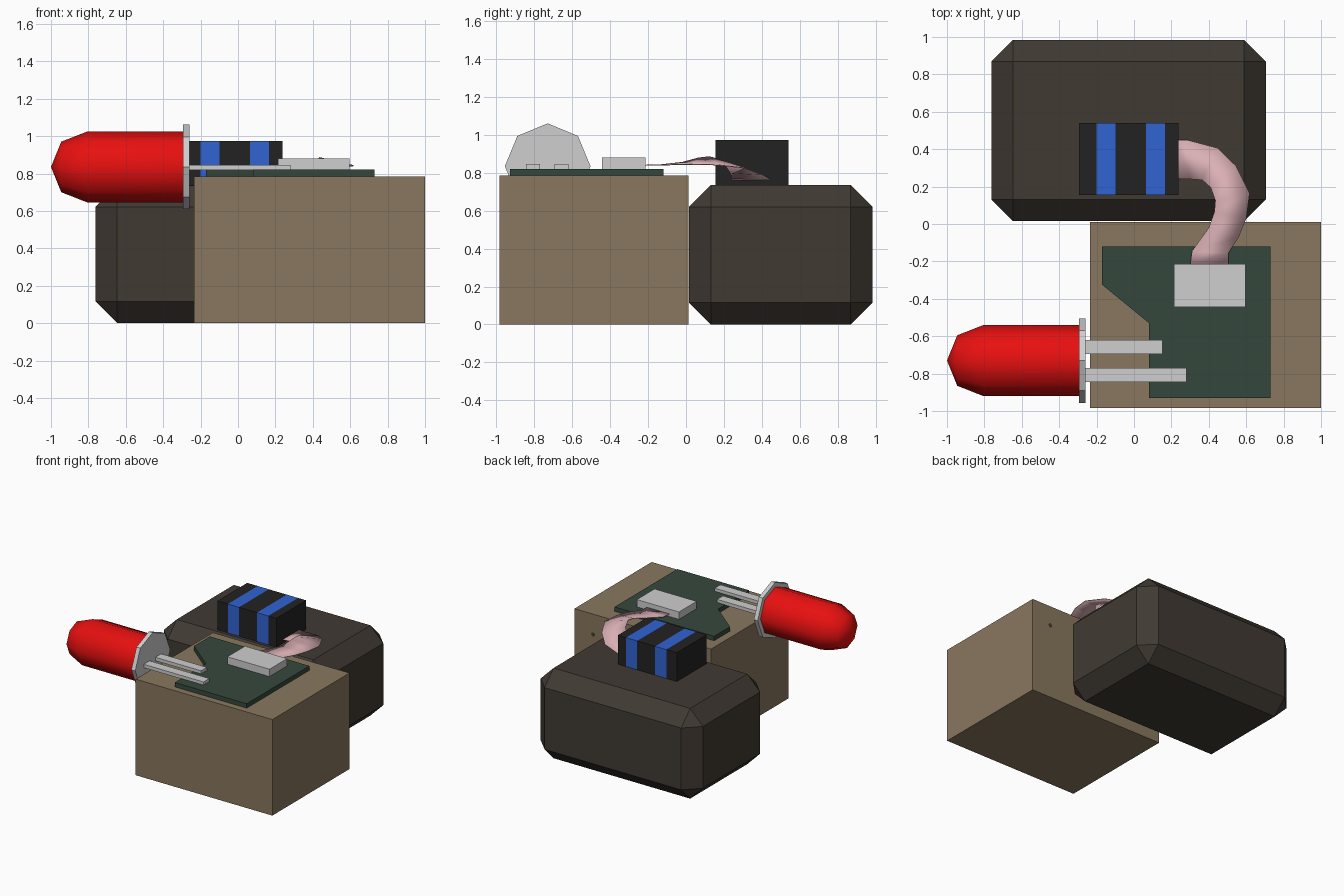
import bpy, bmesh, math
from mathutils import Vector

if "Cube" in bpy.data.objects:
    bpy.data.objects.remove(bpy.data.objects["Cube"])


def material(name, rgb):
    m = bpy.data.materials.new(name)
    m.diffuse_color = (*rgb, 1)
    m.use_nodes = True
    m.node_tree.nodes["Principled BSDF"].inputs["Base Color"].default_value = m.diffuse_color
    return m


TAN = material("tan", (0.25, 0.185, 0.112))
DARK = material("dark brown", (0.052, 0.042, 0.033))
GREEN = material("board green", (0.036, 0.064, 0.045))
GREY = material("light grey", (0.62, 0.62, 0.62))
BLACK = material("black", (0.016, 0.016, 0.016))
BLUE = material("blue", (0.03, 0.125, 0.65))
PINK = material("pink", (0.70, 0.43, 0.46))
RED = material("red", (0.80, 0.005, 0.005))


def finish(name, bm, *mats):
    bmesh.ops.recalc_face_normals(bm, faces=bm.faces)
    me = bpy.data.meshes.new(name)
    bm.to_mesh(me)
    bm.free()
    ob = bpy.data.objects.new(name, me)
    bpy.context.collection.objects.link(ob)
    for m in mats:
        me.materials.append(m)
    return ob


def box_mesh(x, y, z):
    bm = bmesh.new()
    bmesh.ops.create_cube(bm, size=1)
    for v in bm.verts:
        v.co = [(r[0] + r[1]) / 2 + c * (r[1] - r[0]) for c, r in zip(v.co, (x, y, z))]
    return bm


def box(name, x, y, z, mat):
    return finish(name, box_mesh(x, y, z), mat)


def lathe_x(name, profile, cy, cz, sides, mat):
    """Revolve (x, radius) points around a line parallel to x."""
    bm = bmesh.new()
    rings = []
    for x, r in profile:
        if r == 0:
            rings.append([bm.verts.new((x, cy, cz))] * sides)
        else:
            rings.append([bm.verts.new((x, cy + r * math.cos(a), cz + r * math.sin(a)))
                          for a in (2 * math.pi * i / sides for i in range(sides))])
    for a, b in zip(rings, rings[1:]):
        for i in range(sides):
            j = (i + 1) % sides
            bm.faces.new(list(dict.fromkeys((a[i], a[j], b[j], b[i]))))
    for ring in (rings[0], rings[-1]):
        if ring[0] is not ring[1]:
            bm.faces.new(ring)
    return finish(name, bm, mat)


# Two base blocks: plain tan one and chamfered dark one
box("tan_block", (-0.235, 1.0), (-0.985, 0.012), (0, 0.785), TAN)
dark = box("chamfered_block", (-0.762, 0.705), (0.015, 0.985), (0, 0.737), DARK)
bev = dark.modifiers.new("chamfer", 'BEVEL')
bev.width = 0.116
bev.segments = 1

# Small dark hole on the rear of the tan block
bm = bmesh.new()
bmesh.ops.create_circle(bm, cap_ends=True, segments=8, radius=0.018)
for v in bm.verts:
    v.co = Vector((0.83 + v.co.x, 0.014, 0.62 + v.co.y))
finish("rear_hole", bm, DARK)

# Circuit board with a notched corner
outline = [(-0.17, -0.12), (-0.17, -0.325), (0.08, -0.53), (0.08, -0.93),
           (0.73, -0.93), (0.73, -0.12)]
bm = bmesh.new()
face = bm.faces.new([bm.verts.new((x, y, 0.784)) for x, y in outline])
ext = bmesh.ops.extrude_face_region(bm, geom=[face])
for v in ext["geom"]:
    if isinstance(v, bmesh.types.BMVert):
        v.co.z = 0.821
finish("circuit_board", bm, GREEN)
box("board_connector", (0.214, 0.595), (-0.443, -0.215), (0.815, 0.881), GREY)

# Striped plug: black block cut into bands, with two blue ones
bm = box_mesh((-0.295, 0.238), (0.155, 0.54), (0.735, 0.973))
for x in (-0.2, -0.1, 0.063, 0.165):
    bmesh.ops.bisect_plane(bm, geom=bm.verts[:] + bm.edges[:] + bm.faces[:],
                           plane_co=(x, 0, 0), plane_no=(1, 0, 0))
for f in bm.faces:
    x = f.calc_center_median().x
    f.material_index = int(-0.2 < x < -0.1 or 0.063 < x < 0.165)
finish("striped_plug", bm, BLACK, BLUE)

# Lamp: red domed body, octagonal flange and two leads
lamp = lathe_x("lamp_body", [(-0.29, 0.19), (-0.805, 0.19), (-0.945, 0.135), (-1.0, 0)],
               -0.73, 0.835, 8, RED)
lathe_x("lamp_flange", [(-0.295, 0.226), (-0.26, 0.226)], -0.73, 0.835, 8, GREY)
box("short_lead", (-0.27, 0.153), (-0.695, -0.62), (0.818, 0.846), GREY)
box("long_lead", (-0.27, 0.28), (-0.845, -0.77), (0.818, 0.846), GREY)

# Ribbon cable: twisting strip between outer and inner edge curves
outer = [(0.23, 0.45, 0.765), (0.29, 0.448, 0.765), (0.45, 0.405, 0.79), (0.545, 0.31, 0.825),
         (0.618, 0.165, 0.842), (0.60, 0.03, 0.845), (0.56, -0.07, 0.843),
         (0.505, -0.155, 0.84), (0.505, -0.22, 0.84)]
inner = [(0.23, 0.24, 0.765), (0.30, 0.24, 0.77), (0.365, 0.235, 0.80), (0.41, 0.195, 0.86),
         (0.435, 0.125, 0.885), (0.43, 0.065, 0.878), (0.40, -0.02, 0.855),
         (0.31, -0.145, 0.841), (0.30, -0.22, 0.84)]
bm = bmesh.new()
pairs = [(bm.verts.new(a), bm.verts.new(b)) for a, b in zip(outer, inner)]
for (a, b), (c, d) in zip(pairs, pairs[1:]):
    bm.faces.new((a, b, d, c))
ribbon = finish("ribbon_cable", bm, PINK)
sol = ribbon.modifiers.new("thickness", 'SOLIDIFY')
sol.thickness = 0.005
sol.offset = 0

# Smooth shading on the rounded parts
for ob in (lamp, ribbon):
    bpy.ops.object.select_all(action='DESELECT')
    ob.select_set(True)
    bpy.context.view_layer.objects.active = ob
    bpy.ops.object.shade_smooth_by_angle(angle=math.radians(60))
